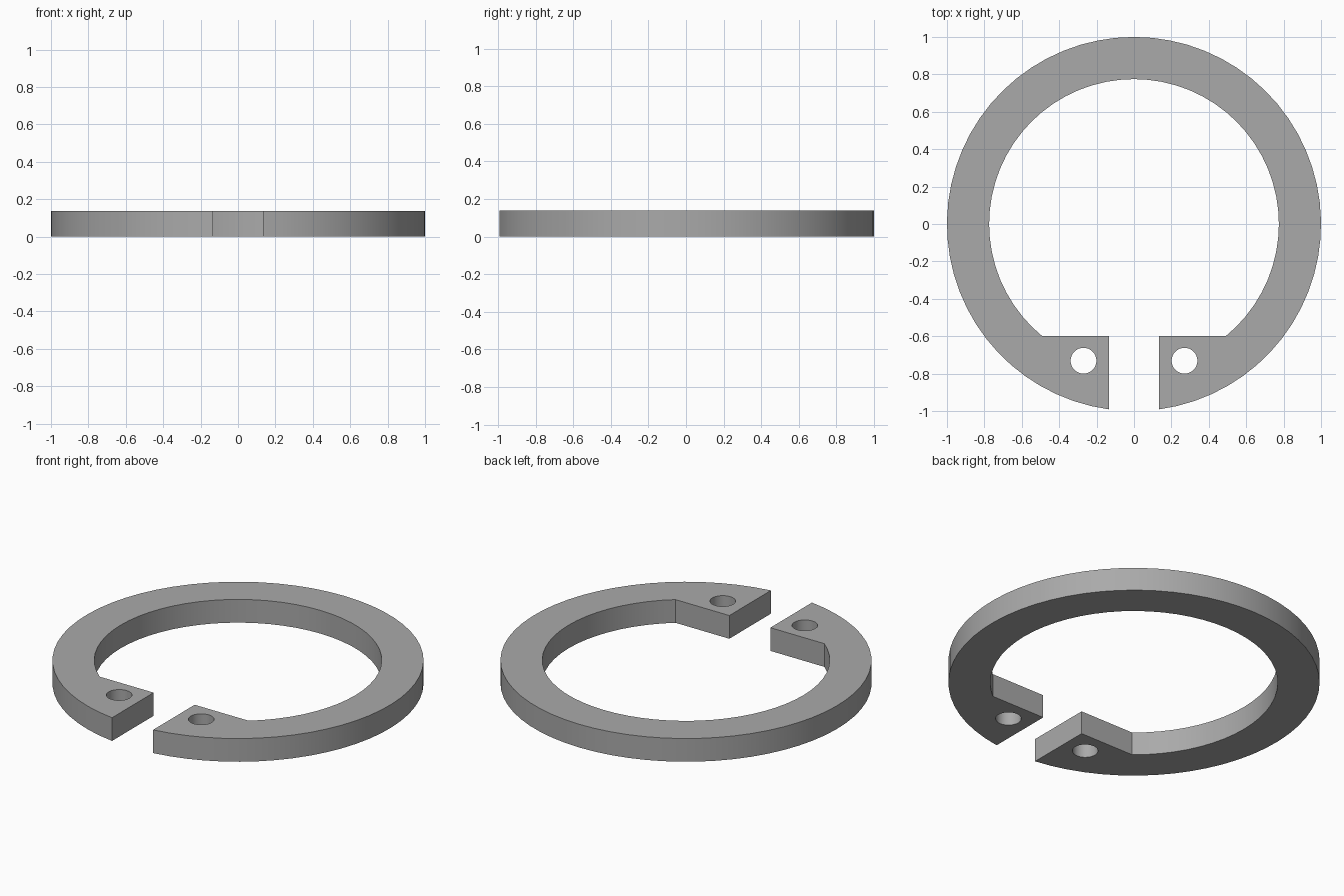
import bpy, bmesh
from math import sin, cos, atan2, pi, hypot

if "Cube" in bpy.data.objects:
    bpy.data.objects.remove(bpy.data.objects["Cube"])

THICK = 0.138
HOLE = (0.27, -0.731, 0.069)


def arc(radius, start, end, n):
    return [(radius * cos(start + (end - start) * i / n),
             radius * sin(start + (end - start) * i / n)) for i in range(n + 1)]


def add_outline(curve, pts):
    sp = curve.splines.new('POLY')
    sp.points.add(len(pts) - 1)
    for p, (x, y) in zip(sp.points, pts):
        p.co = (x, y, 0, 1)
    sp.use_cyclic_u = True


curve = bpy.data.curves.new("retaining_ring", 'CURVE')
curve.dimensions = '2D'
curve.fill_mode = 'BOTH'
curve.extrude = THICK / 2

# C-shaped body with two lugs beside the gap
outer_start = atan2(-0.991, 0.135)
outer = arc(1.0, outer_start, pi - outer_start, 62)
inner_start = atan2(-0.6, 0.49)
inner = arc(hypot(0.49, 0.6), pi - inner_start, inner_start, 50)
add_outline(curve, outer + [(-0.135, -0.6)] + inner + [(0.135, -0.6)])

# plier holes through the lugs
for side in (-1, 1):
    add_outline(curve, [(side * HOLE[0] + x, HOLE[1] + y)
                        for x, y in arc(HOLE[2], 0, 2 * pi, 32)[:-1]])

# turn the profile into a solid standing on z = 0
ring = bpy.data.objects.new("retaining_ring", curve)
bpy.context.collection.objects.link(ring)
ring.location.z = THICK / 2
bpy.context.view_layer.objects.active = ring
ring.select_set(True)
bpy.ops.object.convert(target='MESH')
ring = bpy.context.object

bm = bmesh.new()
bm.from_mesh(ring.data)
bmesh.ops.remove_doubles(bm, verts=bm.verts, dist=0.0005)
bmesh.ops.recalc_face_normals(bm, faces=bm.faces)
bm.to_mesh(ring.data)
bm.free()
bpy.ops.object.shade_smooth_by_angle()

# dark steel
steel = bpy.data.materials.new("dark_steel")
steel.diffuse_color = (0.4, 0.4, 0.4, 1)
steel.use_nodes = True
steel.node_tree.nodes["Principled BSDF"].inputs["Base Color"].default_value = steel.diffuse_color
ring.data.materials.clear()
ring.data.materials.append(steel)
